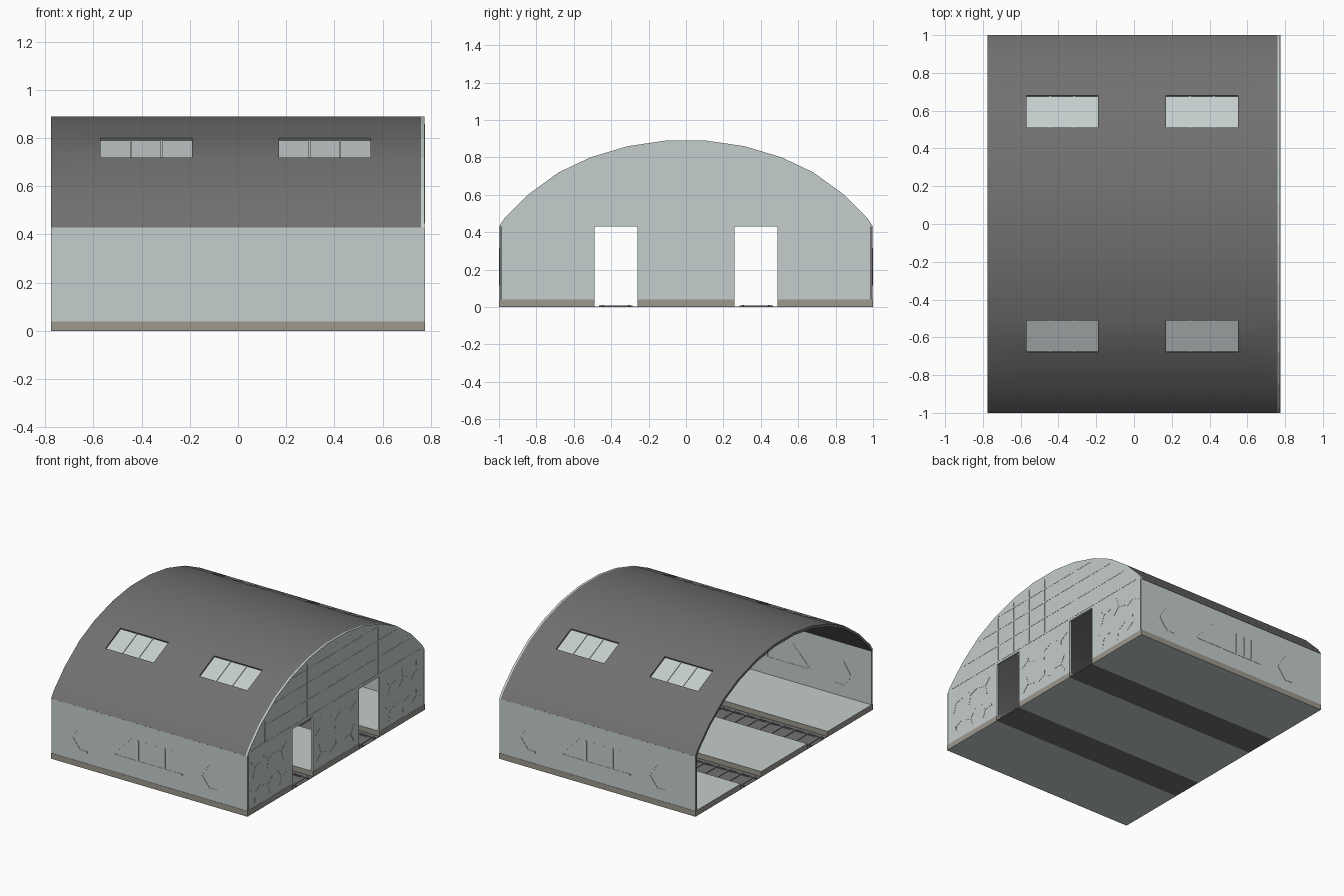
import bpy, bmesh, math, random
from mathutils import Vector

if "Cube" in bpy.data.objects:
    bpy.data.objects.remove(bpy.data.objects["Cube"])

random.seed(4)
HX = 0.775                      # half length along x
WALL_Z, SLAB_Z = 0.43, 0.04     # eaves height, floor height
DOOR = (0.26, 0.49)             # door / track channel range in |y|
HALF = [(1.0, 0.43), (0.97, 0.475), (0.845, 0.60), (0.68, 0.72),
        (0.51, 0.80), (0.31, 0.86), (0.11, 0.889)]
ARCH = HALF + [(-y, z) for y, z in reversed(HALF)]
WINDOWS = [(-0.57, -0.19), (0.17, 0.55)]


def material(name, col):
    m = bpy.data.materials.new(name)
    m.diffuse_color = (*col, 1)
    m.use_nodes = True
    m.node_tree.nodes["Principled BSDF"].inputs["Base Color"].default_value = m.diffuse_color
    return m


PALE = material("pale_concrete", (0.56, 0.61, 0.61))
DARK = material("dark_roofing", (0.165, 0.165, 0.165))
BASE = material("brown_stone_base", (0.34, 0.315, 0.275))


def prism(bm, pts, axis, lo, hi):
    """Extrude a 2D outline along an axis."""
    def place(p, d):
        return {'x': (d, p[0], p[1]), 'y': (p[0], d, p[1]), 'z': (p[0], p[1], d)}[axis]
    a = [bm.verts.new(place(p, lo)) for p in pts]
    b = [bm.verts.new(place(p, hi)) for p in pts]
    bm.faces.new(a)
    bm.faces.new(b[::-1])
    for i in range(len(pts)):
        j = (i + 1) % len(pts)
        bm.faces.new((a[i], b[i], b[j], a[j]))


def rect(u0, u1, v0, v1):
    return [(u0, v0), (u1, v0), (u1, v1), (u0, v1)]


def strip(bm, p, q, w, axis, lo, hi):
    """Thin bar between two points of a wall plane."""
    p, q = Vector(p), Vector(q)
    d = (q - p).normalized() * w / 2
    n = Vector((-d.y, d.x))
    prism(bm, [p - n, q - n, q + n, p + n], axis, lo, hi)


def finish(bm, name, mats, rule=None):
    bmesh.ops.recalc_face_normals(bm, faces=bm.faces)
    bm.normal_update()
    if rule:
        for f in bm.faces:
            f.material_index = rule(f)
    me = bpy.data.meshes.new(name)
    bm.to_mesh(me)
    bm.free()
    for m in mats:
        me.materials.append(m)
    ob = bpy.data.objects.new(name, me)
    bpy.context.collection.objects.link(ob)
    return ob


# Floor: three slabs, brown on their sides
bm = bmesh.new()
for y0, y1 in ((-1, -DOOR[1]), (-DOOR[0], DOOR[0]), (DOOR[1], 1)):
    prism(bm, rect(-HX, HX, y0, y1), 'z', 0, SLAB_Z)
finish(bm, "floor_slabs", [PALE, BASE], lambda f: 0 if abs(f.normal.z) > 0.5 else 1)

# Track channels with sleepers and rails
bm = bmesh.new()
for s in (-1, 1):
    y0, y1 = sorted((s * DOOR[0], s * DOOR[1]))
    prism(bm, rect(-HX, HX, y0, y1), 'z', 0, 0.003)
    for i in range(16):
        x = -0.73 + i * 1.46 / 15
        prism(bm, rect(x - 0.018, x + 0.018, y0 + 0.025, y1 - 0.025), 'z', 0.003, 0.007)
    for y in (0.305, 0.445):
        prism(bm, rect(-HX, HX, s * y - 0.006, s * y + 0.006), 'z', 0.003, 0.010)
finish(bm, "track_channels", [DARK])

# Long side walls, dark at their ends
bm = bmesh.new()
for s in (-1, 1):
    lo, hi = sorted((s * 0.985, s * 0.998))
    prism(bm, rect(-HX, HX, SLAB_Z, WALL_Z), 'y', lo, hi)
finish(bm, "side_walls", [PALE, DARK], lambda f: 1 if abs(f.normal.x) > 0.5 else 0)

# Low relief on the side walls: two brackets and a row of uprights
bm = bmesh.new()
for s in (-1, 1):
    lo, hi = sorted((s * 0.983, s * 1.0))
    lines = [((-0.29, 0.16), (0.26, 0.16)), ((-0.29, 0.16), (-0.15, 0.31))]
    lines += [((x, 0.16), (x, 0.31)) for x in (-0.09, -0.02, 0.05, 0.12, 0.18)]
    for x in (-0.61, 0.41):
        lines += [((x + 0.06, 0.29), (x, 0.20)), ((x, 0.20), (x + 0.06, 0.12)),
                  ((x + 0.06, 0.12), (x + 0.12, 0.12))]
    for p, q in lines:
        strip(bm, (-s * p[0], p[1]), (-s * q[0], q[1]), 0.012, 'y', lo, hi)
finish(bm, "side_wall_relief", [PALE])

# Gable wall with two doorways
outline = [(0.985, WALL_Z)] + ARCH + [(-0.985, WALL_Z), (-0.985, SLAB_Z)]
for a, b in ((-DOOR[1], -DOOR[0]), (DOOR[0], DOOR[1])):
    outline += [(a, SLAB_Z), (a, WALL_Z), (b, WALL_Z), (b, SLAB_Z)]
outline += [(0.985, SLAB_Z)]
bm = bmesh.new()
prism(bm, outline, 'x', 0.76, 0.7735)
finish(bm, "gable_wall", [PALE])


def arch_height(y):
    for (y0, z0), (y1, z1) in zip(ARCH, ARCH[1:]):
        if y1 <= y <= y0:
            return z1 + (z0 - z1) * (y - y1) / (y0 - y1)
    return WALL_Z


# Gable relief: framing above the doors, irregular stone joints below
bm = bmesh.new()
for i in range(-5, 6):
    y = i * 0.16
    strip(bm, (y, WALL_Z + 0.02), (y, arch_height(y) - 0.03), 0.01, 'x', 0.773, HX)
for z, y in ((0.45, 0.95), (0.57, 0.83), (0.69, 0.68), (0.79, 0.48)):
    strip(bm, (-y, z), (y, z), 0.01, 'x', 0.773, HX)
for y in (-0.91, -0.76, -0.61, -0.17, 0.0, 0.17, 0.61, 0.76, 0.91):
    for z in (0.14, 0.32):
        t = random.uniform(0, 2)
        for k in range(3):
            a = t + k * math.tau / 3
            strip(bm, (y, z), (y + 0.07 * math.cos(a), z + 0.07 * math.sin(a)),
                  0.008, 'x', 0.773, HX)
finish(bm, "gable_relief", [PALE])

# Curved roof shell with skylight openings
xs = [-HX] + [x for w in WINDOWS for x in w] + [0.76]
bm = bmesh.new()
grid = [[bm.verts.new((x, y, z)) for y, z in ARCH] for x in xs]
for i in range(len(xs) - 1):
    for j in range(len(ARCH) - 1):
        if i in (1, 3) and j in (3, len(ARCH) - 5):
            continue
        bm.faces.new((grid[i][j], grid[i + 1][j], grid[i + 1][j + 1], grid[i][j + 1]))
bmesh.ops.recalc_face_normals(bm, faces=bm.faces)
if sum(f.normal.z for f in bm.faces) < 0:
    bmesh.ops.reverse_faces(bm, faces=bm.faces)
me = bpy.data.meshes.new("roof_shell")
bm.to_mesh(me)
bm.free()
me.materials.append(DARK)
roof = bpy.data.objects.new("roof_shell", me)
bpy.context.collection.objects.link(roof)
mod = roof.modifiers.new("thickness", 'SOLIDIFY')
mod.thickness, mod.offset = 0.018, -1
bpy.context.view_layer.objects.active = roof
roof.select_set(True)
bpy.ops.object.modifier_apply(modifier=mod.name)
bpy.ops.object.shade_smooth_by_angle(angle=math.radians(30))

# Skylight panes, recessed, with two glazing bars each
P, Q = Vector(HALF[3]), Vector(HALF[4])
n = Vector((Q.y - P.y, P.x - Q.x)).normalized()     # outward normal
bm = bmesh.new()
for s in (-1, 1):
    def sheet(x0, x1, d0, d1):
        prism(bm, [(s * c.x, c.y) for c in (P + n * d0, Q + n * d0, Q + n * d1, P + n * d1)],
              'x', x0, x1)
    for x0, x1 in WINDOWS:
        sheet(x0, x1, -0.016, -0.010)
        for k in (1, 2):
            x = x0 + (x1 - x0) * k / 3
            sheet(x - 0.004, x + 0.004, -0.010, -0.006)
finish(bm, "skylight_panes", [PALE])
